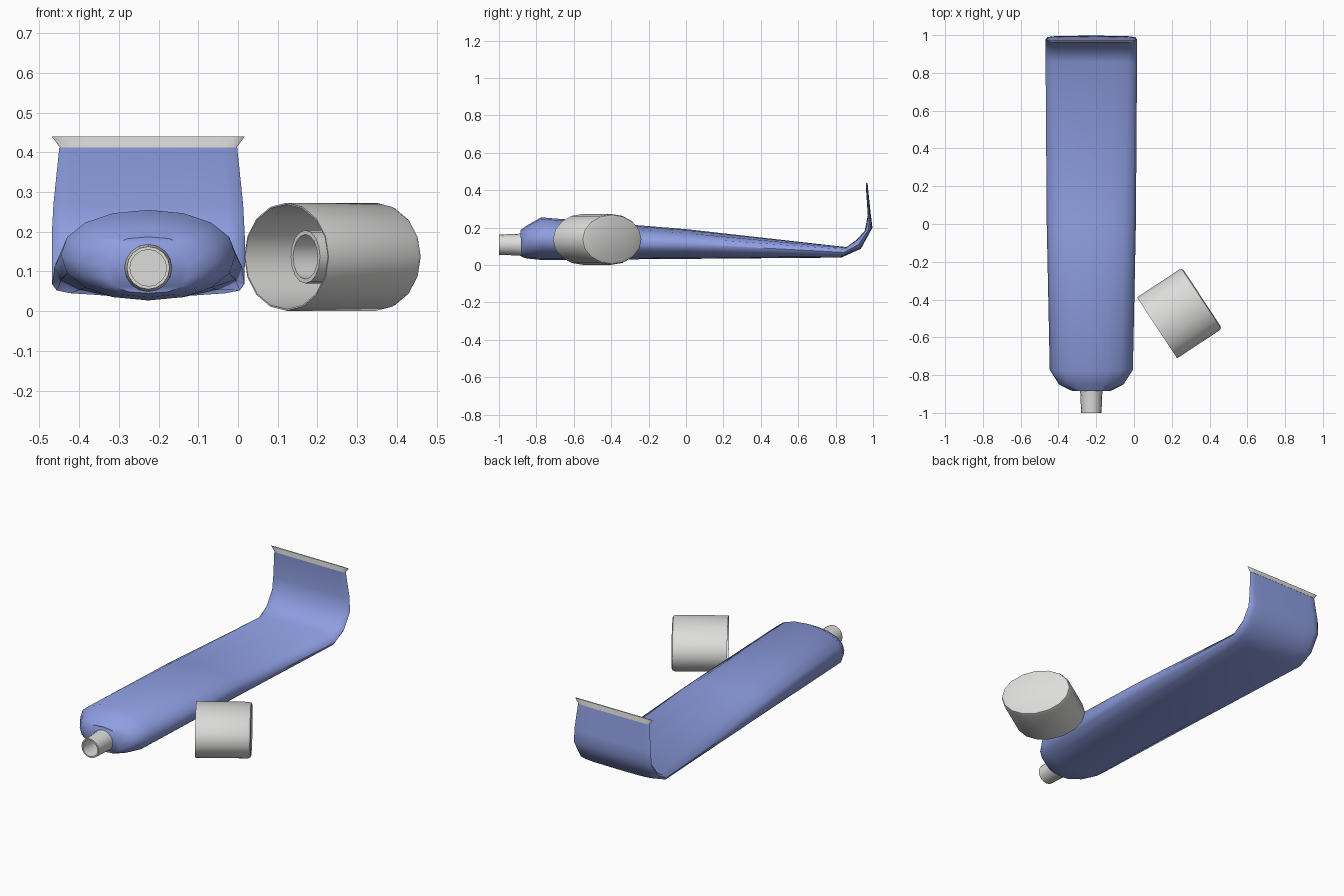
import bpy, bmesh, math
from mathutils import Matrix, Vector

if "Cube" in bpy.data.objects:
    bpy.data.objects.remove(bpy.data.objects["Cube"])


def material(name, rgb):
    m = bpy.data.materials.new(name)
    m.diffuse_color = (*rgb, 1)
    m.use_nodes = True
    m.node_tree.nodes["Principled BSDF"].inputs["Base Color"].default_value = m.diffuse_color
    return m


BLUE = material("soft_blue", (0.27, 0.34, 0.75))
WHITE = material("off_white", (0.72, 0.72, 0.71))
TUBE_X = -0.226


def loft(name, rings, mat, cap_start=False, cap_end=False, angle=40):
    """Skin a list of equal-length point rings."""
    bm = bmesh.new()
    vr = [[bm.verts.new(p) for p in r] for r in rings]
    n = len(vr[0])
    for a, b in zip(vr, vr[1:]):
        for i in range(n):
            j = (i + 1) % n
            bm.faces.new((a[i], a[j], b[j], b[i]))
    if cap_start:
        bm.faces.new(vr[0][::-1])
    if cap_end:
        bm.faces.new(vr[-1])
    bmesh.ops.recalc_face_normals(bm, faces=bm.faces)
    me = bpy.data.meshes.new(name)
    bm.to_mesh(me)
    bm.free()
    me.materials.append(mat)
    ob = bpy.data.objects.new(name, me)
    bpy.context.collection.objects.link(ob)
    bpy.ops.object.select_all(action='DESELECT')
    ob.select_set(True)
    bpy.context.view_layer.objects.active = ob
    bpy.ops.object.shade_smooth_by_angle(angle=math.radians(angle))
    return ob


def section(bottom, top, half_w, power, n=16):
    """Rounded tube section between a lower/outer and an upper/inner (y, z) point."""
    b, t = Vector(bottom), Vector(top)
    mid, half = (b + t) / 2, (t - b) / 2
    ring = []
    for i in range(n):
        a = math.tau * i / n
        c, s = math.cos(a), math.sin(a)
        u = math.copysign(abs(c) ** power, c)
        v = math.copysign(abs(s) ** power, s)
        p = mid + half * v
        ring.append((TUBE_X + half_w * u, p.x, p.y))
    return ring


def lathe(name, profile, matrix, n, mat, cap_start=False, cap_end=False):
    """Profile of (axial position, radius a, radius b) around the local x axis."""
    rings = [[matrix @ Vector((x, ra * math.cos(math.tau * i / n),
                               rb * math.sin(math.tau * i / n))) for i in range(n)]
             for x, ra, rb in profile]
    return loft(name, rings, mat, cap_start, cap_end)


# Tube body: full at the shoulder, flattening and curling up at the tail
loft("tube_body", [
    section((-0.88, 0.045), (-0.885, 0.187), 0.105, 0.75),
    section((-0.85, 0.035), (-0.85, 0.212), 0.170, 0.95),
    section((-0.77, 0.027), (-0.775, 0.255), 0.220, 0.95),
    section((0.00, 0.033), (0.00, 0.192), 0.236, 0.9),
    section((0.83, 0.040), (0.858, 0.096), 0.242, 0.6),
    section((0.935, 0.087), (0.912, 0.135), 0.243, 0.5),
    section((0.997, 0.200), (0.955, 0.182), 0.243, 0.5),
    section((0.988, 0.270), (0.972, 0.265), 0.239, 0.5),
    section((0.973, 0.412), (0.962, 0.412), 0.224, 0.5),
], BLUE, cap_start=True, cap_end=True, angle=45)

# Crimped seal, flaring at the tail
loft("crimp_seal", [
    section((0.974, 0.412), (0.961, 0.412), 0.222, 0.4),
    section((0.970, 0.440), (0.963, 0.440), 0.243, 0.4),
], WHITE, True, True)

# Hollow nozzle
nozzle = Matrix.Translation((TUBE_X, 0, 0.109)) @ Matrix.Rotation(math.pi / 2, 4, 'Z')
lathe("nozzle", [(-0.88, 0.060, 0.060), (-0.90, 0.058, 0.058), (-1.0, 0.054, 0.054),
                 (-1.0, 0.046, 0.046), (-0.89, 0.046, 0.046)],
      nozzle, 16, WHITE, cap_start=True, cap_end=True)

# Oval screw cap lying beside the tube, with its inner socket
A, B, L = 0.193, 0.136, 0.286
cap = Matrix.Translation((0.122, -0.550, 0.137)) @ Matrix.Rotation(math.atan2(0.157, 0.238), 4, 'Z')
lathe("cap", [(L, A - 0.016, B - 0.016), (L - 0.005, A - 0.005, B - 0.005),
              (L - 0.016, A, B), (0, A, B),
              (0, A - 0.004, B - 0.004), (L - 0.02, A - 0.006, B - 0.006),
              (L - 0.02, 0.067, 0.067), (0.057, 0.067, 0.067),
              (0.057, 0.056, 0.056), (L - 0.02, 0.056, 0.056)],
      cap, 16, WHITE, cap_start=True, cap_end=True)
